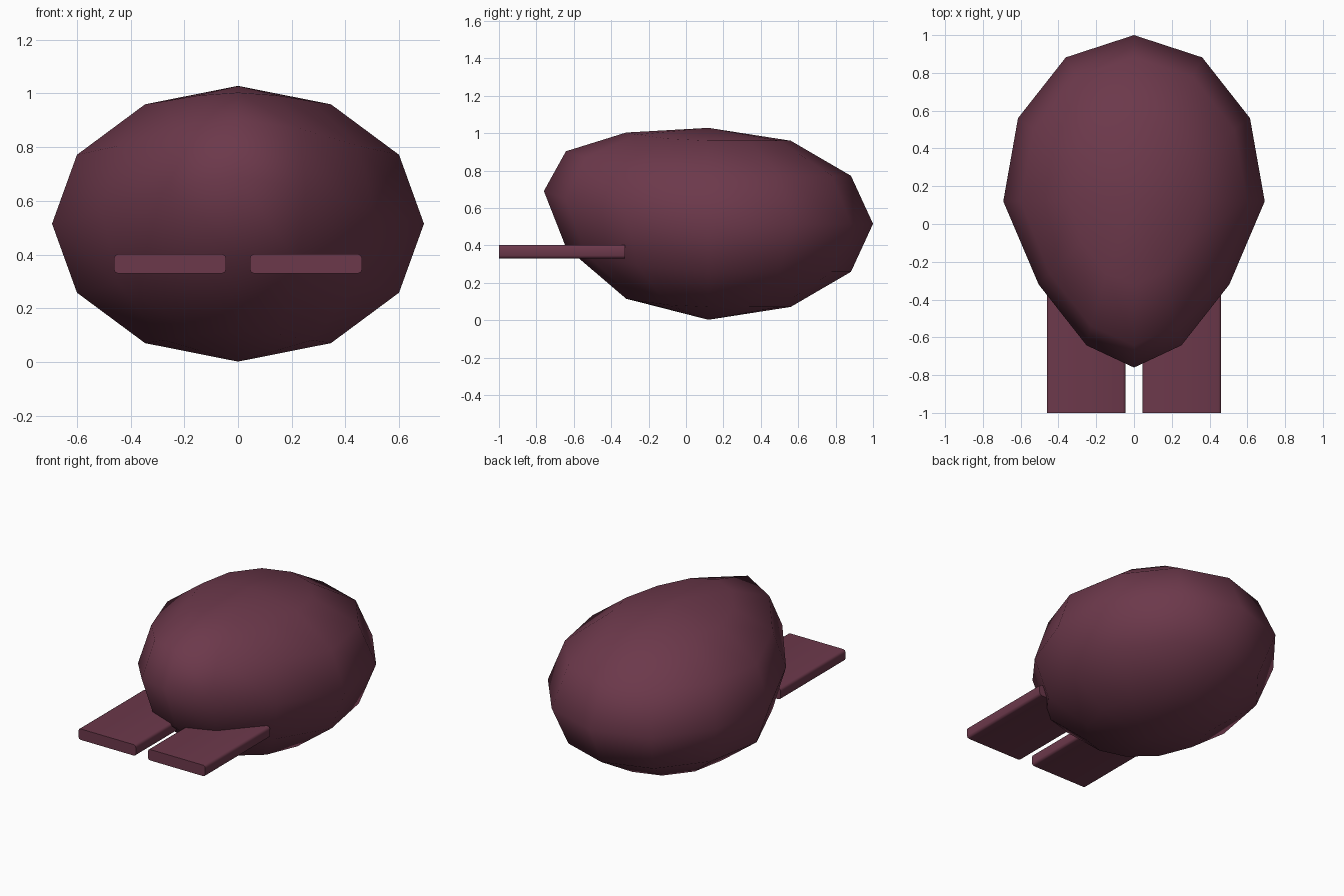
import bpy, bmesh, math

if "Cube" in bpy.data.objects:
    bpy.data.objects.remove(bpy.data.objects["Cube"])

mat = bpy.data.materials.new("plum")
mat.diffuse_color = (0.15, 0.04, 0.07, 1)
mat.use_nodes = True
mat.node_tree.nodes["Principled BSDF"].inputs["Base Color"].default_value = mat.diffuse_color


def finish(name, bm, angle):
    bmesh.ops.recalc_face_normals(bm, faces=bm.faces)
    mesh = bpy.data.meshes.new(name)
    bm.to_mesh(mesh)
    bm.free()
    mesh.materials.append(mat)
    obj = bpy.data.objects.new(name, mesh)
    bpy.context.collection.objects.link(obj)
    bpy.ops.object.select_all(action='DESELECT')
    obj.select_set(True)
    bpy.context.view_layer.objects.active = obj
    bpy.ops.object.shade_smooth_by_angle(angle=math.radians(angle))
    return obj


# Body: low-poly sphere, narrowed and lifted toward the front
bm = bmesh.new()
bmesh.ops.create_uvsphere(bm, u_segments=12, v_segments=6, radius=1)
for v in bm.verts:
    x, y, z = v.co
    width = 1 + (0.05 * y if y > 0 else 0.315 * y)
    lift = 0.175 * min(y, 0) ** 2
    v.co = (0.692 * x * width, 0.12 + 0.88 * y, 0.515 + 0.513 * z + lift)
finish("body", bm, 80)

# Feet: flat slabs with lengthwise edges rounded
for side, label in ((-1, "left"), (1, "right")):
    bm = bmesh.new()
    bmesh.ops.create_cube(bm, size=1)
    for v in bm.verts:
        v.co = (side * 0.253 + v.co.x * 0.417, -0.6625 + v.co.y * 0.675, 0.366 + v.co.z * 0.072)
    long_edges = [e for e in bm.edges if abs(e.verts[0].co.y - e.verts[1].co.y) > 0.1]
    bmesh.ops.bevel(bm, geom=long_edges, offset=0.015, segments=2, profile=0.5, affect='EDGES')
    finish(label + "_foot", bm, 50)
